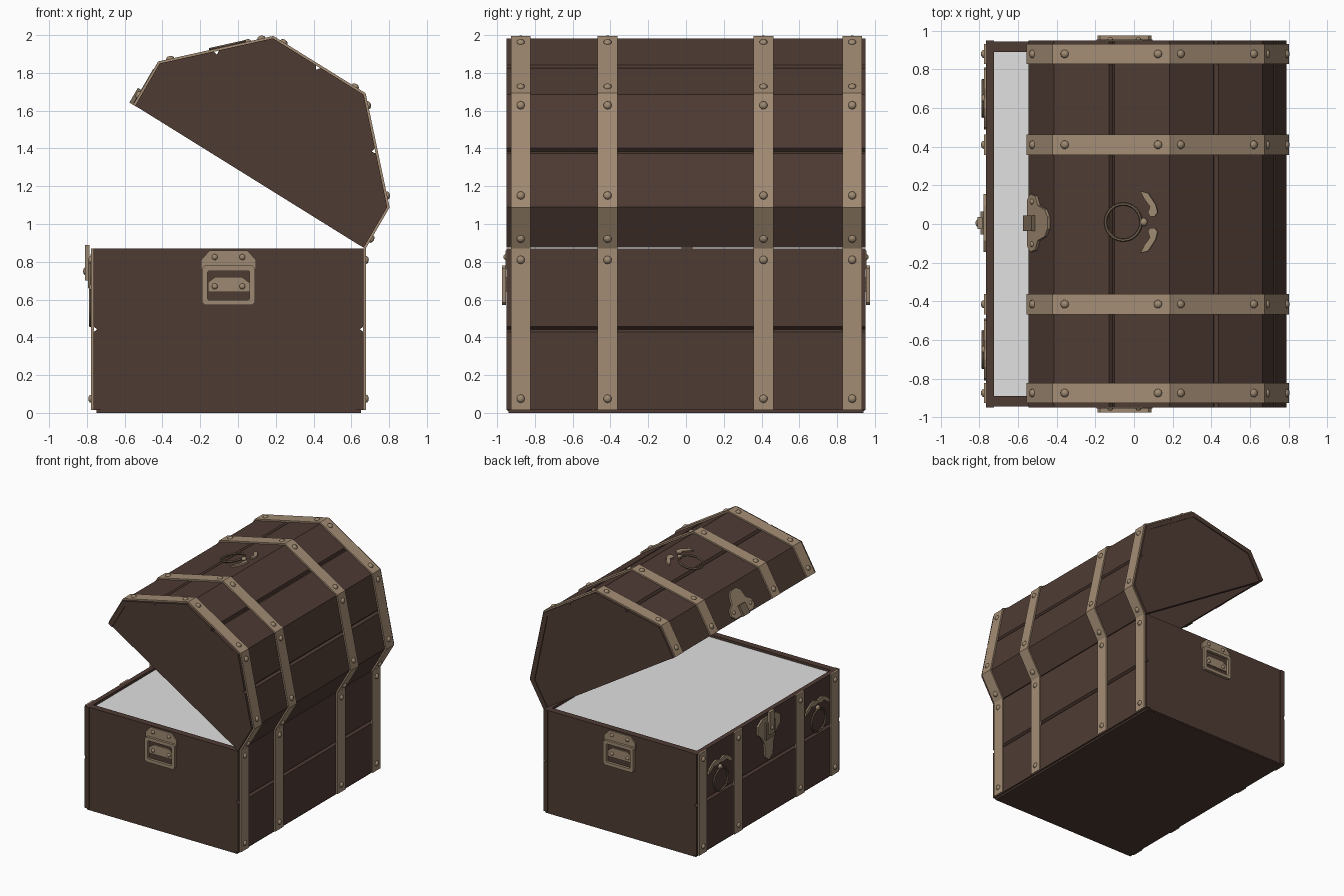
import bpy, bmesh, math
from mathutils import Matrix, Vector

if "Cube" in bpy.data.objects:
    bpy.data.objects.remove(bpy.data.objects["Cube"])


def material(name, rgb):
    m = bpy.data.materials.new(name)
    m.diffuse_color = (*rgb, 1)
    m.use_nodes = True
    m.node_tree.nodes["Principled BSDF"].inputs["Base Color"].default_value = m.diffuse_color
    return m


WOOD = material("dark brown wood", (0.078, 0.044, 0.034))
BAND = material("tan metal band", (0.37, 0.265, 0.175))
BRASS = material("aged brass", (0.34, 0.25, 0.165))
DARK = material("dull brass", (0.20, 0.145, 0.095))
FILL = material("pale grey", (0.75, 0.75, 0.75))


def finish(name, bm, mat, smooth=False):
    bmesh.ops.recalc_face_normals(bm, faces=bm.faces[:])
    me = bpy.data.meshes.new(name)
    bm.to_mesh(me)
    bm.free()
    me.materials.append(mat)
    ob = bpy.data.objects.new(name, me)
    bpy.context.collection.objects.link(ob)
    for f in me.polygons:
        f.use_smooth = smooth
    return ob


def frame(o, u, v, n):
    """Matrix whose axes are u, v and the outward normal n."""
    return Matrix([(u[i], v[i], n[i], o[i]) for i in range(3)] + [(0, 0, 0, 1)])


SIDE = frame((0, 0, 0), (1, 0, 0), (0, 0, 1), (0, 1, 0))


def solid(name, polys, d0, d1, mat, m=SIDE):
    """Extrude flat outlines from depth d0 to d1 in the frame m."""
    bm = bmesh.new()
    for pts in polys:
        a = [bm.verts.new(m @ Vector((*p, d0))) for p in pts]
        b = [bm.verts.new(m @ Vector((*p, d1))) for p in pts]
        bm.faces.new(a)
        bm.faces.new(b[::-1])
        for i in range(len(a)):
            j = (i + 1) % len(a)
            bm.faces.new((a[i], b[i], b[j], a[j]))
    return finish(name, bm, mat)


def rect(x0, x1, z0, z1):
    return [(x0, z0), (x1, z0), (x1, z1), (x0, z1)]


def mirrored(half):
    return half + [(-x, z) for x, z in reversed(half) if x > 1e-6]


def left(p, q):
    d = (Vector(q) - Vector(p)).normalized()
    return d, Vector((-d.y, d.x))


def offset(pts, k):
    """Mitred parallel copy of an open path, k outward."""
    ns = [left(a, b)[1] for a, b in zip(pts, pts[1:])]
    out = []
    for i, p in enumerate(pts):
        a, b = ns[max(i - 1, 0)], ns[min(i, len(ns) - 1)]
        out.append(Vector(p) + (a + b) / (1 + a.dot(b)) * k)
    return out


def planks(name, path):
    """Wooden shell along a path, with a V groove in the middle of long sides."""
    outer = []
    for p, q in zip(path, path[1:]):
        d, n = left(p, q)
        outer.append(Vector(p))
        if (Vector(q) - Vector(p)).length > 0.4:
            mid = (Vector(p) + Vector(q)) / 2
            outer += [mid - d * 0.015, mid - n * 0.02, mid + d * 0.015]
    outer.append(Vector(path[-1]))
    solid(name, [outer + offset(path, -0.04)[::-1]], -0.95, 0.95, WOOD)


def rivets(name, spots, r=0.022, mat=BRASS):
    bm = bmesh.new()
    for pos, n in spots:
        m = Matrix.Translation(pos) @ Vector(n).to_track_quat('Z', 'Y').to_matrix().to_4x4()
        bmesh.ops.create_uvsphere(bm, u_segments=10, v_segments=6, radius=1,
                                  matrix=m @ Matrix.Diagonal((r, r, r * 0.7, 1)))
    finish(name, bm, mat, True)


BAND_Y = (-0.875, -0.415, 0.41, 0.88)


def bands(name, path):
    """Four metal straps over a path, riveted near the corners."""
    profile = offset(path, 0.012) + offset(path, -0.002)[::-1]
    spots = []
    for i, y in enumerate(BAND_Y):
        solid(f"{name}_band_{i + 1}", [profile], y - 0.0525, y + 0.0525, BAND)
        for k, (p, q) in enumerate(zip(path, path[1:])):
            d, n = left(p, q)
            ends = [Vector(p) + d * 0.06, Vector(q) - d * 0.06]
            if (Vector(q) - Vector(p)).length < 0.4:
                ends = ends[:1] if k == 0 else ends[1:]
            for e in ends:
                e = e + n * 0.012
                spots.append(((e.x, y, e.y), (n.x, 0, n.y)))
    rivets(name + "_rivets", spots)


# Body: grooved front and back walls, end walls, base and pale filling
front_wall = [(-0.765, 0.015), (-0.765, 0.87)]
back_wall = [(0.665, 0.87), (0.665, 0.015)]
for name, wall in (("body_front", front_wall), ("body_back", back_wall)):
    planks(name + "_planks", wall)
    bands(name, wall)
for s, name in ((-1, "right"), (1, "left")):
    solid(f"body_{name}_end", [rect(-0.726, 0.626, 0.01, 0.87)], s * 0.89, s * 0.945, WOOD)
solid("base_board", [rect(-0.75, 0.65, 0, 0.03)], -0.94, 0.94, WOOD)
solid("chest_filling", [rect(-0.73, 0.63, 0.835, 0.85)], -0.895, 0.895, FILL)

# Open lid: faceted hollow shell hinged at the back
lid = [(-0.545, 1.625), (-0.415, 1.85), (0.185, 1.983),
       (0.665, 1.685), (0.79, 1.09), (0.665, 0.875)]
planks("lid_planks", lid)
bands("lid", lid)
for s, name in ((-1, "right"), (1, "left")):
    solid(f"lid_{name}_end", [offset(lid, -0.035)], s * 0.89, s * 0.943, WOOD)

# End handles: chamfered plate, lower plate and swinging frame
for s, name in ((-1, "right"), (1, "left")):
    m = frame((-0.05, s * 0.945, 0), (1, 0, 0), (0, 0, 1), (0, s, 0))
    top = mirrored([(0.145, 0.76), (0.145, 0.81), (0.10, 0.86)])
    low = mirrored([(0.11, 0.64), (0.11, 0.69), (0.07, 0.72)])
    solid(f"{name}_handle_plates", [top, low], 0, 0.01, BRASS, m)
    out = mirrored([(0.125, 0.57), (0.14, 0.585), (0.14, 0.765), (0.125, 0.78)])
    inn = mirrored([(0.105, 0.598), (0.112, 0.605), (0.112, 0.745), (0.105, 0.752)])
    sides = [[out[i - 1], out[i], inn[i], inn[i - 1]] for i in range(len(out))]
    solid(f"{name}_handle_frame", sides, 0.008, 0.03, BRASS, m)
    rivets(f"{name}_handle_rivets",
           [(m @ Vector((x, z, 0.01)), (0, s, 0)) for x in (-0.073, 0.073) for z in (0.67, 0.825)],
           0.016)


# Ring pulls: leaf-shaped wings, a knob and a hanging ring
def ring_pull(name, m, gap):
    wing = [(gap, 0.14), (0.05, 0.13), (0.08, 0.14), (0.12, 0.11),
            (0.16, 0.09), (0.15, 0.13), (0.09, 0.17), (0.05, 0.18), (gap, 0.165)]
    solid(name + "_wings", [wing, [(-u, v) for u, v in wing]], -0.002, 0.012, BRASS, m)
    n = m.to_3x3() @ Vector((0, 0, 1))
    rivets(name + "_knob", [(m @ Vector((0, 0.105, 0.01)), n)], 0.022)
    bpy.ops.mesh.primitive_torus_add(major_segments=24, minor_segments=6,
                                     major_radius=0.094, minor_radius=0.008)
    ring = bpy.context.object
    ring.name = name + "_ring"
    ring.data.transform(m @ Matrix.Translation((0, 0, 0.016)))
    ring.data.materials.append(DARK)
    bpy.ops.object.shade_smooth_by_angle()


for s, name in ((-1, "right"), (1, "left")):
    ring_pull(f"front_{name}_pull",
              frame((-0.765, s * 0.65, 0.555), (0, 1, 0), (0, 0, 1), (-1, 0, 0)), 0.0)
d, n = left(lid[1], lid[2])
o = Vector(lid[1]) + d * 0.372
ring_pull("lid_pull", frame((o.x, 0.01, o.y), (0, 1, 0), (d.x, 0, d.y), (n.x, 0, n.y)), 0.03)

# Latch: tapered lock plate with hasp on the body, matching plate on the lid
m = frame((-0.765, 0.005, 0), (0, 1, 0), (0, 0, 1), (-1, 0, 0))
plate = mirrored([(0, 0.47), (0.05, 0.51), (0.06, 0.62), (0.10, 0.69),
                  (0.15, 0.73), (0.15, 0.80), (0.09, 0.84)])
solid("lock_plate", [plate], 0, 0.015, BRASS, m)
solid("lock_box", [rect(-0.06, 0.06, 0.66, 0.80)], 0.01, 0.03, DARK, m)
solid("lock_staple", [rect(-0.03, 0.03, 0.70, 0.89)], 0.02, 0.045, BRASS, m)
rivets("lock_knob", [(m @ Vector((0, 0.75, 0.04)), (-1, 0, 0))], 0.022)

d, n = left(lid[0], lid[1])
m = frame((lid[0][0], 0.005, lid[0][1]), (0, 1, 0), (d.x, 0, d.y), (n.x, 0, n.y))
plate = mirrored([(0.12, 0.01), (0.15, 0.04), (0.14, 0.09), (0.09, 0.12),
                  (0.07, 0.19), (0.03, 0.22)])
solid("lid_latch_plate", [plate], 0, 0.015, BRASS, m)
solid("lid_latch_tab", [rect(-0.04, 0.04, 0.0, 0.09)], 0.01, 0.035, DARK, m)
rivets("lid_latch_rivets", [(m @ Vector((u, 0.06, 0.015)), (n.x, 0, n.y)) for u in (-0.11, 0.11)], 0.015)
